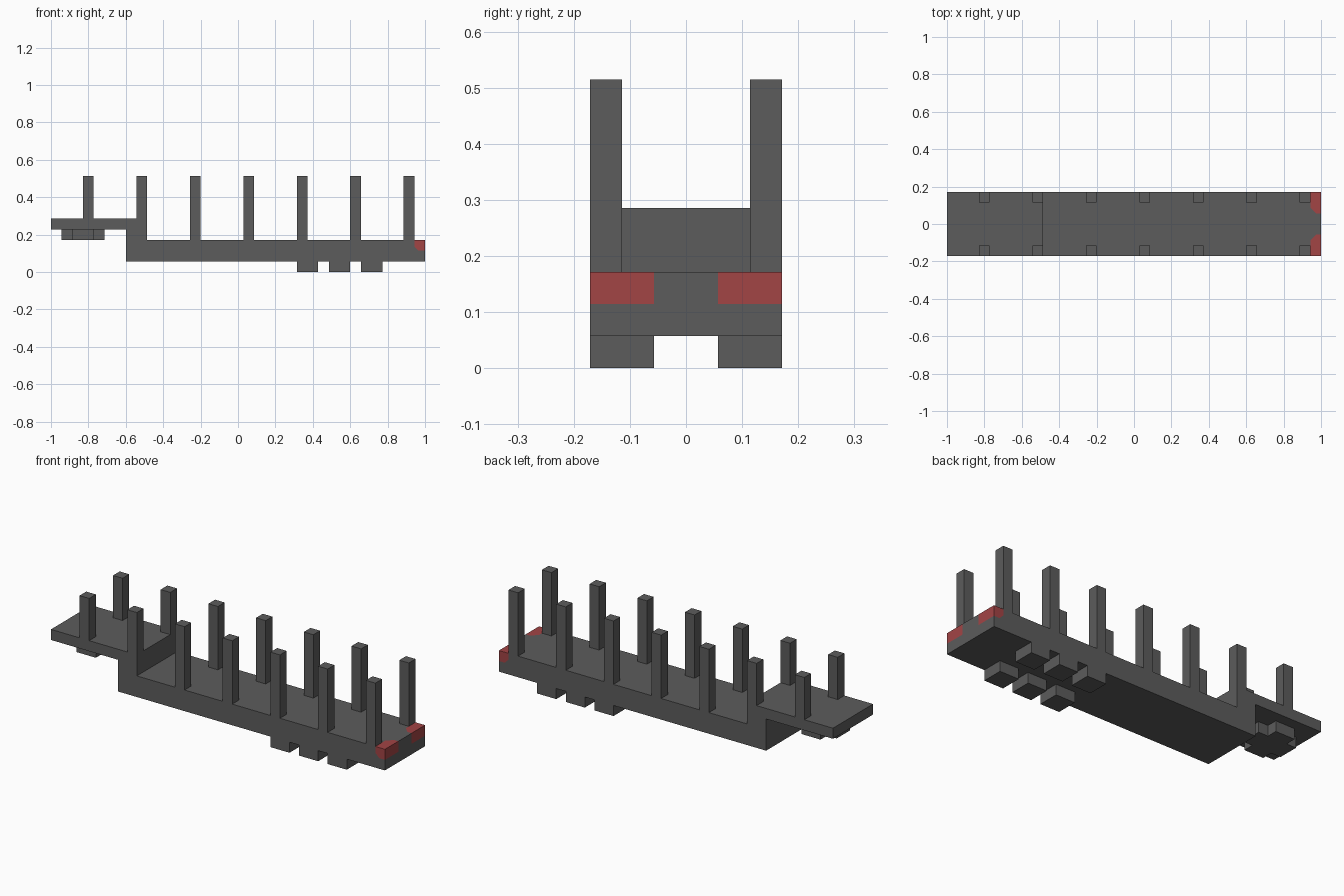
import bpy, bmesh
from mathutils import Vector

cube = bpy.data.objects.get("Cube")
if cube:
    bpy.data.objects.remove(cube)

U = 2 / 35            # one grid block
X0 = -17.5            # shift so block 0..35 is centred


def material(name, rgb):
    m = bpy.data.materials.new(name)
    m.use_nodes = True
    col = (*rgb, 1)
    m.diffuse_color = col
    m.node_tree.nodes["Principled BSDF"].inputs["Base Color"].default_value = col
    return m


GREY = material("dark grey", (0.107, 0.107, 0.107))
RED = material("lamp red", (0.365, 0.058, 0.060))


def finish(bm, name, mats=(GREY,)):
    """Scale from block units to model units and make the object."""
    bmesh.ops.recalc_face_normals(bm, faces=bm.faces)
    for v in bm.verts:
        v.co = Vector(((v.co.x + X0) * U, v.co.y * U, v.co.z * U))
    me = bpy.data.meshes.new(name)
    bm.to_mesh(me)
    bm.free()
    for m in mats:
        me.materials.append(m)
    ob = bpy.data.objects.new(name, me)
    bpy.context.collection.objects.link(ob)
    return ob


def prism(outline, offset):
    """Extrude a closed outline along the offset vector."""
    bm = bmesh.new()
    face = bm.faces.new([bm.verts.new(p) for p in outline])
    ext = bmesh.ops.extrude_face_region(bm, geom=[face])
    moved = [g for g in ext["geom"] if isinstance(g, bmesh.types.BMVert)]
    bmesh.ops.translate(bm, verts=moved, vec=offset)
    return bm


def box(name, x0, x1, y0, y1, z0, z1):
    bm = prism([(x0, y0, z0), (x1, y0, z0), (x1, y1, z0), (x0, y1, z0)], (0, 0, z1 - z0))
    return finish(bm, name)


def cut(bm, faces, point, normal):
    geom = set(faces)
    for f in faces:
        geom.update(f.edges)
        geom.update(f.verts)
    bmesh.ops.bisect_plane(bm, geom=list(geom), plane_co=point, plane_no=normal)


# Stepped hull: low deck and raised platform
profile = [(0, 4), (7, 4), (7, 1), (35, 1), (35, 3), (9, 3), (9, 5), (0, 5)]
hull = prism([(x, -3, z) for x, z in profile], (0, 6, 0))
bmesh.ops.recalc_face_normals(hull, faces=hull.faces)


def end_faces():
    return [f for f in hull.faces if f.calc_center_median().x > 34]


# Red corner lamps at the end of the deck, cut into the hull faces
cut(hull, hull.faces[:], (34, 0, 0), (1, 0, 0))
cut(hull, end_faces(), (0, 0, 2), (0, 0, 1))
for s in (-1, 1):
    cut(hull, end_faces(), (0, s, 0), (0, 1, 0))


def in_lamp(f):
    c = f.calc_center_median()
    return c.x > 34 and abs(c.y) > 1 and c.z > 2


# Clip the inner corners of the lamps on the deck top and the sides
hull.normal_update()
for s in (-1, 1):
    top = [f for f in hull.faces if in_lamp(f) and f.normal.z > 0.9 and f.calc_center_median().y * s > 0]
    cut(hull, top, (34.55, s, 3), (1, s, 0))
    side = [f for f in hull.faces if in_lamp(f) and f.normal.y * s > 0.9]
    cut(hull, side, (34.4, 3 * s, 2), (1, 0, 1))
hull.normal_update()
for f in hull.faces:
    c = f.calc_center_median()
    clipped = (f.normal.z > 0.9 and (c.x - 34) + (abs(c.y) - 1) < 0.5) or \
              (abs(f.normal.y) > 0.9 and (c.x - 34) + (c.z - 2) < 0.38)
    f.material_index = int(in_lamp(f) and not clipped)
finish(hull, "hull", (GREY, RED))

# Paired upright posts and square feet
for s, side_name in ((-1, "right"), (1, "left")):
    y_out, y_post, y_foot = 3 * s, 2 * s, s
    for i in range(7):
        x = 3 + 5 * i
        base = 5 if x < 9 else 3
        box(f"post_{side_name}_{i + 1}", x, x + 1, min(y_out, y_post), max(y_out, y_post), base, 9)
    for i in range(3):
        x = 23 + 3 * i
        box(f"foot_{side_name}_{i + 1}", x, x + 2, min(y_out, y_foot), max(y_out, y_foot), 0, 1)

# Cross-shaped mount under the raised platform
quarter = [(2, 1), (1, 1), (1, 2)]
cross = [(2, 1), (1, 1), (1, 2), (-1, 2), (-1, 1), (-2, 1),
         (-2, -1), (-1, -1), (-1, -2), (1, -2), (1, -1), (2, -1)]
finish(prism([(3 + x, y, 3) for x, y in cross], (0, 0, 1)), "platform_mount")
